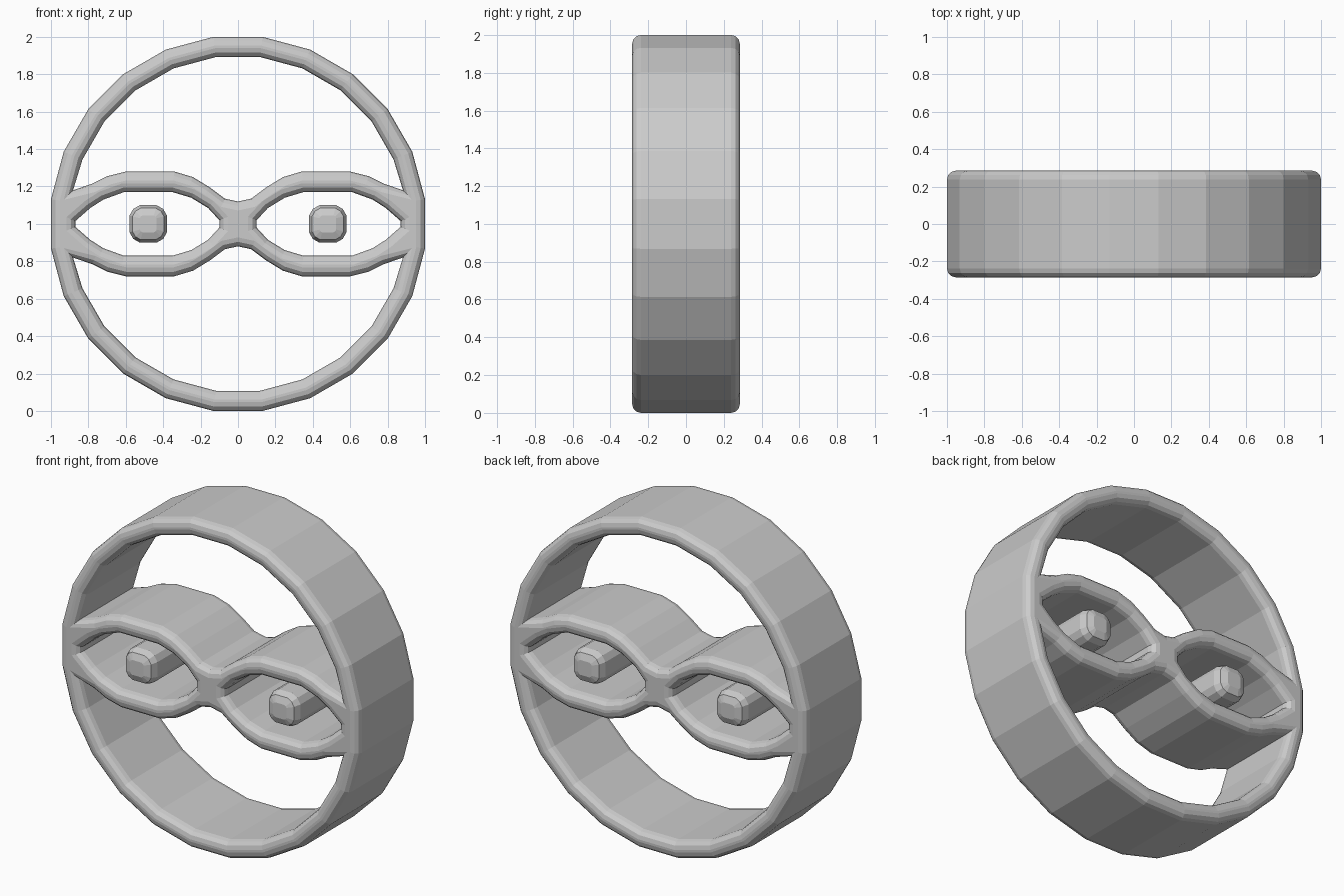
import bpy, bmesh
from math import sin, cos, asin, pi, radians
from mathutils import Vector

cube = bpy.data.objects.get("Cube")
if cube:
    bpy.data.objects.remove(cube, do_unlink=True)

grey = bpy.data.materials.new("light_grey")
grey.use_nodes = True
COLOUR = (0.6, 0.6, 0.6, 1)
grey.diffuse_color = COLOUR
grey.node_tree.nodes["Principled BSDF"].inputs["Base Color"].default_value = COLOUR

MID = 1.0      # height of the centre
HALF = 0.285   # half of the depth


def oriented(loop, ccw):
    pts = [Vector(p) for p in loop]
    area = sum(a.x * b.y - b.x * a.y for a, b in zip(pts, pts[1:] + pts[:1]))
    return pts if (area > 0) == ccw else pts[::-1]


def inset(pts, d):
    """Move each corner to the left of the outline by d, with limited mitres."""
    out = []
    for i, p in enumerate(pts):
        a = (p - pts[i - 1]).normalized()
        b = (pts[(i + 1) % len(pts)] - p).normalized()
        na, nb = Vector((-a.y, a.x)), Vector((-b.y, b.x))
        m = (na + nb).normalized()
        out.append(p + m * d * min(1.5, 1 / max(m.dot(na), 0.1)))
    return out


def rounded_slab(name, outer, holes, radius, steps=3):
    """Extrude an outline with holes along y, rounding every rim."""
    bm = bmesh.new()
    arc = [(radius * (1 - cos(t)), HALF - radius * (1 - sin(t)))
           for t in (pi / 2 * k / steps for k in range(steps + 1))]
    layers = [(d, -y) for d, y in reversed(arc)] + arc
    caps = ([], [])
    for pts in [oriented(outer, True)] + [oriented(h, False) for h in holes]:
        n = len(pts)
        rings = [[bm.verts.new((p.x, y, MID + p.y)) for p in inset(pts, d)]
                 for d, y in layers]
        for r, s in zip(rings, rings[1:]):
            for i in range(n):
                j = (i + 1) % n
                bm.faces.new((r[i], r[j], s[j], s[i]))
        for cap, ring in zip(caps, (rings[0], rings[-1])):
            cap += [bm.edges.get((ring[i], ring[(i + 1) % n])) for i in range(n)]
    for cap in caps:
        bmesh.ops.triangle_fill(bm, use_beauty=True, edges=cap, normal=(0, 1, 0))
    bmesh.ops.recalc_face_normals(bm, faces=bm.faces)
    mesh = bpy.data.meshes.new(name)
    bm.to_mesh(mesh)
    bm.free()
    mesh.materials.append(grey)
    obj = bpy.data.objects.new(name, mesh)
    bpy.context.collection.objects.link(obj)
    return obj


def flip_x(pts):
    return [(-x, z) for x, z in pts]


def flip_z(pts):
    return [(x, -z) for x, z in pts]


# Outer rim of the ring
SIDES = 24
angles = [2 * pi * (k + 0.5) / SIDES for k in range(SIDES)]
R = 1 / cos(pi / SIDES)
rim = [(R * cos(a), R * sin(a)) for a in angles]

# Opening above the eye band: inner arc, then the wavy top of the band
r_in, corner = 0.9, 0.18
start = asin(corner / r_in)
arc_angles = [start] + [a for a in angles if start + 0.05 < a < pi - start - 0.05] + [pi - start]
band = [(-0.78, 0.215), (-0.7, 0.255), (-0.6, 0.28), (-0.34, 0.28),
        (-0.24, 0.25), (-0.15, 0.195), (-0.07, 0.135)]
upper = [(r_in * cos(a), r_in * sin(a)) for a in arc_angles]
upper += band + [(0, 0.12)] + flip_x(band)[::-1]

# Almond eye opening
lid = [(-0.79, 0.085), (-0.72, 0.13), (-0.61, 0.17), (-0.35, 0.17),
       (-0.25, 0.14), (-0.16, 0.085), (-0.1, 0.02)]
eye = [(-0.87, 0.015)] + lid
eye = eye + flip_z(eye)[::-1]

rounded_slab("ring_and_eye_frame", rim,
             [upper, flip_z(upper), eye, flip_x(eye)], 0.047)

# Floating pupil rods: squares with cut corners
quarter = [(0.1, 0.045), (0.08, 0.08), (0.045, 0.1)]
half = quarter + flip_x(quarter)[::-1]
pupil = half + flip_z(half)[::-1]
for name, x in (("right_pupil", -0.48), ("left_pupil", 0.48)):
    rounded_slab(name, [(px + x, pz) for px, pz in pupil], [], 0.055, 2)
